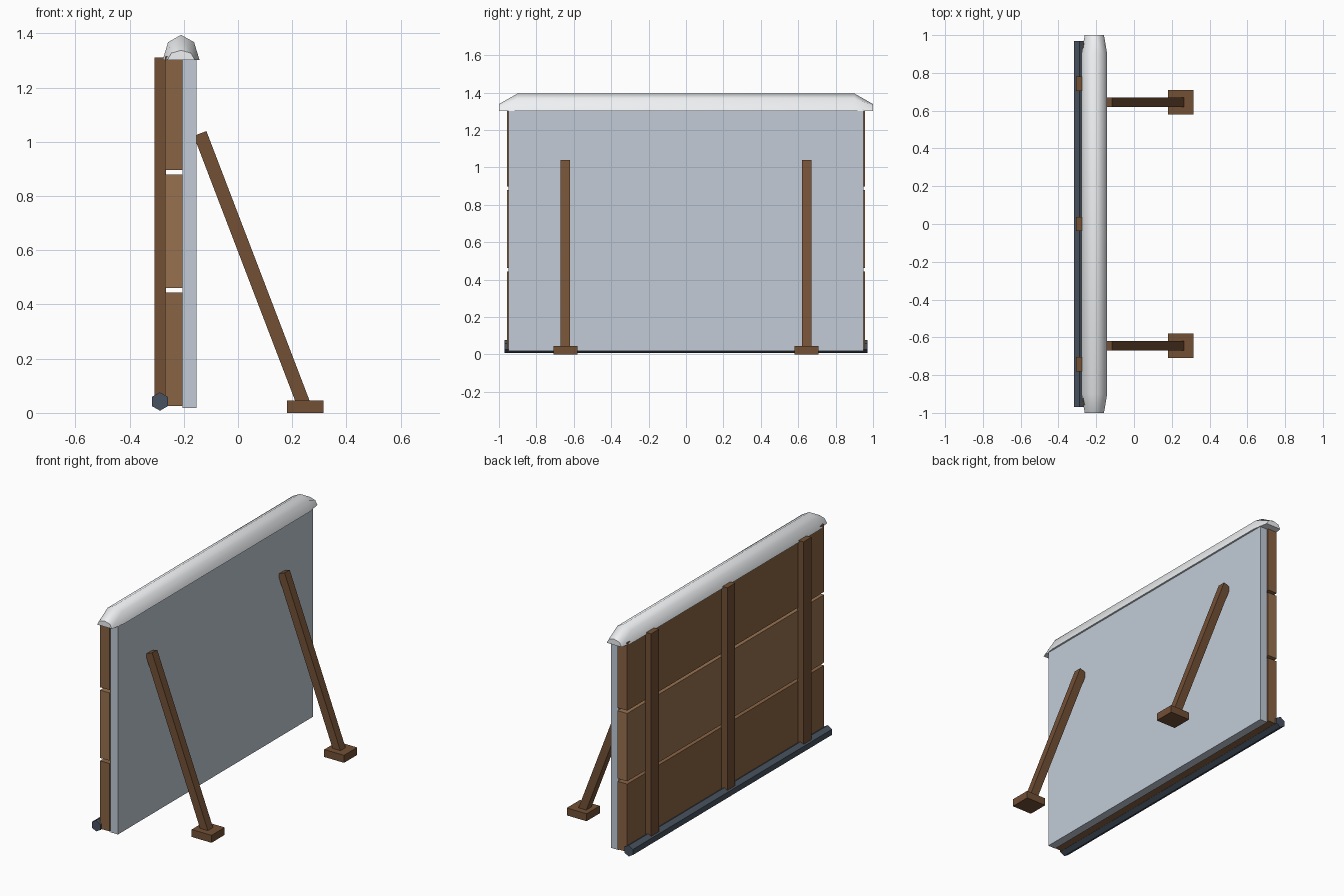
import bpy, bmesh, math
from mathutils import Vector

if "Cube" in bpy.data.objects:
    bpy.data.objects.remove(bpy.data.objects["Cube"])


def material(name, rgb):
    m = bpy.data.materials.new(name)
    m.diffuse_color = (*rgb, 1)
    m.use_nodes = True
    m.node_tree.nodes["Principled BSDF"].inputs["Base Color"].default_value = m.diffuse_color
    return m


WOOD_DARK = material("dark_wood", (0.17, 0.08, 0.036))
WOOD_MID = material("mid_wood", (0.25, 0.125, 0.056))
WOOD_LIGHT = material("light_wood", (0.31, 0.165, 0.08))
PANEL = material("pale_panel", (0.54, 0.60, 0.68))
STEEL = material("dark_steel", (0.065, 0.085, 0.115))
SNOW = material("white_cap", (0.86, 0.88, 0.90))


def finish(obj, name, mat):
    obj.name = obj.data.name = name
    obj.data.materials.append(mat)
    return obj


def box(name, x, y, z, mat):
    """Box from (min, max) ranges on each axis."""
    lo, hi = Vector((x[0], y[0], z[0])), Vector((x[1], y[1], z[1]))
    bpy.ops.mesh.primitive_cube_add(size=1, location=(lo + hi) / 2)
    obj = bpy.context.object
    obj.scale = hi - lo
    bpy.ops.object.transform_apply(location=False, rotation=False, scale=True)
    return finish(obj, name, mat)


def beam(name, a, b, width, mat):
    """Square beam leaning in the xz plane between two points."""
    a, b = Vector(a), Vector(b)
    d = b - a
    bpy.ops.mesh.primitive_cube_add(size=1, location=(a + b) / 2,
                                    rotation=(0, math.atan2(d.x, d.z), 0))
    obj = bpy.context.object
    obj.scale = (width, width, d.length)
    bpy.ops.object.transform_apply(location=False, rotation=False, scale=True)
    return finish(obj, name, mat)


# Front panel
box("front_panel", (-0.205, -0.153), (-0.95, 0.95), (0.018, 1.31), PANEL)

# Three horizontal planks
for i, mat in enumerate((WOOD_MID, WOOD_LIGHT, WOOD_MID)):
    z = 0.026 + 0.4355 * i
    box(f"plank_{i + 1}", (-0.27, -0.205), (-0.958, 0.958), (z, z + 0.418), mat)

# Upright battens on the back
for i, y in enumerate((-0.742, 0, 0.742)):
    box(f"batten_{i + 1}", (-0.308, -0.266), (y - 0.038, y + 0.038), (0.025, 1.312), WOOD_DARK)

# Hexagonal bottom rail
bpy.ops.mesh.primitive_cylinder_add(vertices=6, radius=0.034, depth=1.94,
                                    location=(-0.288, 0, 0.042),
                                    rotation=(math.pi / 2, 0, 0))
finish(bpy.context.object, "bottom_rail", STEEL)

# Leaning braces with feet
for side, y in (("front", -0.645), ("back", 0.645)):
    beam(f"{side}_brace", (0.247, y, 0.02), (-0.14, y, 1.031), 0.05, WOOD_DARK)
    box(f"{side}_foot", (0.181, 0.316), (y - 0.064, y + 0.064), (0, 0.046), WOOD_DARK)

# Rounded cap lofted from half-octagon sections, tapered at the ends
bm = bmesh.new()
rings = []
for y, w, h in ((-1, 0.051, 0.036), (-0.9, 0.068, 0.093),
                (0.9, 0.068, 0.093), (1, 0.051, 0.036)):
    rings.append([bm.verts.new((-0.21 + w * math.cos(k * math.pi / 4), y,
                                1.302 + h * math.sin(k * math.pi / 4)))
                  for k in range(5)])
for r0, r1 in zip(rings, rings[1:]):
    for k in range(5):
        n = (k + 1) % 5
        bm.faces.new((r0[k], r0[n], r1[n], r1[k]))
bm.faces.new(rings[0])
bm.faces.new(rings[-1])
bmesh.ops.recalc_face_normals(bm, faces=bm.faces)
mesh = bpy.data.meshes.new("top_cap")
bm.to_mesh(mesh)
bm.free()
cap = bpy.data.objects.new("top_cap", mesh)
bpy.context.collection.objects.link(cap)
finish(cap, "top_cap", SNOW)
bpy.ops.object.select_all(action="DESELECT")
cap.select_set(True)
bpy.context.view_layer.objects.active = cap
bpy.ops.object.shade_smooth_by_angle(angle=math.radians(58))
